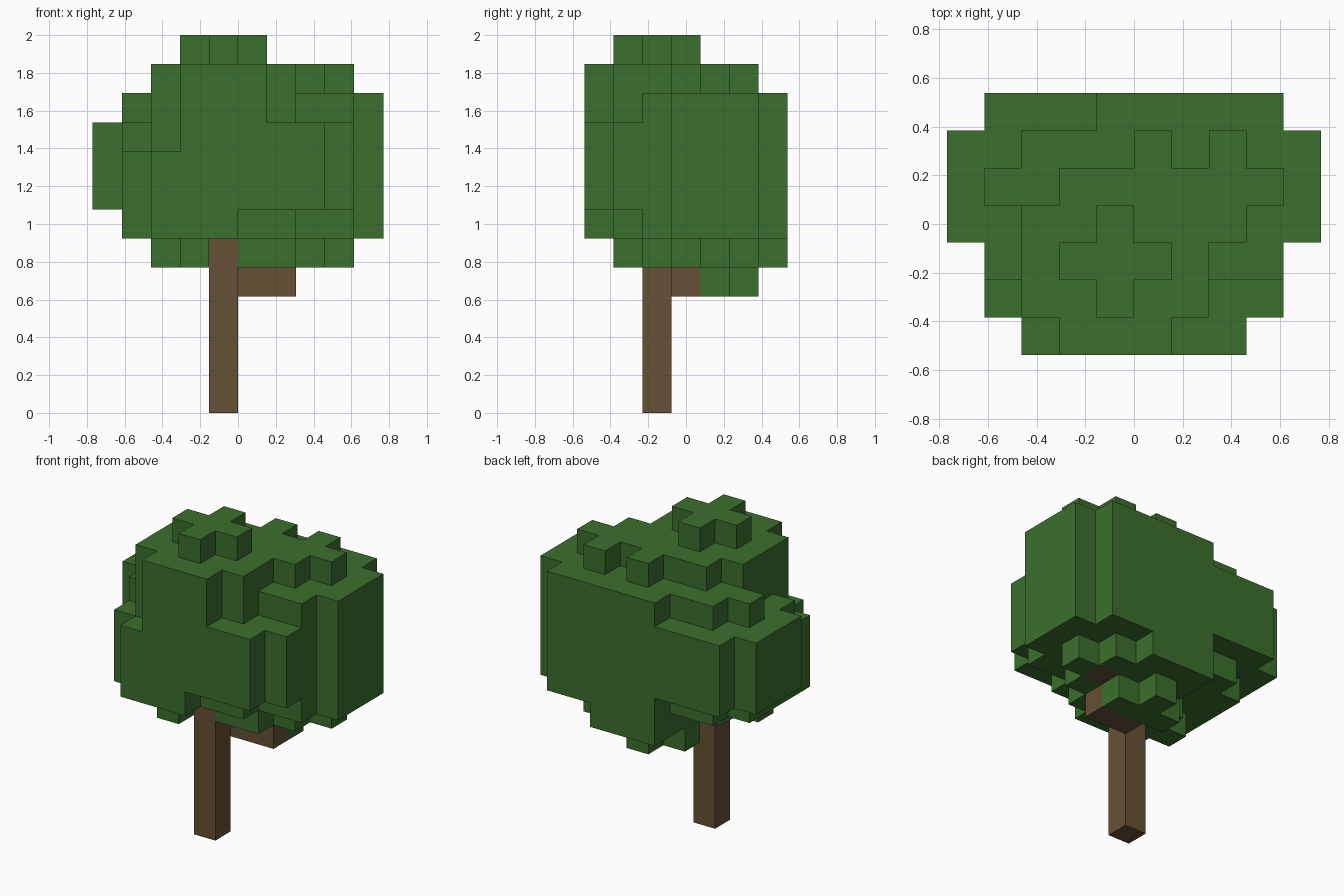
import bpy
import bmesh
from mathutils import Vector

cube = bpy.data.objects.get("Cube")
if cube:
    bpy.data.objects.remove(cube, do_unlink=True)

UNIT = 2 / 13                       # edge of one block
ORIGIN = Vector((-5, -3.5, 0))      # grid corner, in blocks


def material(name, rgb):
    mat = bpy.data.materials.new(name)
    mat.use_nodes = True
    color = (*rgb, 1)
    mat.diffuse_color = color
    bsdf = mat.node_tree.nodes["Principled BSDF"]
    bsdf.inputs["Base Color"].default_value = color
    bsdf.inputs["Roughness"].default_value = 0.9
    return mat


def box(xs, ys, zs):
    """Blocks in a box, given inclusive ranges along each axis."""
    span = lambda r: range(r[0], r[1] + 1)
    return {(x, y, z) for x in span(xs) for y in span(ys) for z in span(zs)}


def layer(z, first_row, rows):
    """One slab of blocks, as an inclusive x range for each row of y."""
    cells = set()
    for y, xs in enumerate(rows, first_row):
        cells |= box(xs, (y, y), (z, z))
    return cells


def build(name, cells, solid, mat):
    """Mesh the outer skin of the blocks and merge flat areas."""
    bm = bmesh.new()
    for cell in cells:
        for axis in range(3):
            for sign in (-1, 1):
                normal = Vector((0, 0, 0))
                normal[axis] = sign
                beside = tuple(int(c + n) for c, n in zip(cell, normal))
                if beside in solid:
                    continue
                u = Vector((0, 0, 0))
                u[(axis + 1) % 3] = 0.5
                v = normal.cross(u)
                mid = Vector(cell) + Vector((0.5, 0.5, 0.5)) + normal / 2 + ORIGIN
                corners = (mid - u - v, mid + u - v, mid + u + v, mid - u + v)
                bm.faces.new([bm.verts.new(p * UNIT) for p in corners])
    bmesh.ops.remove_doubles(bm, verts=bm.verts[:], dist=UNIT / 100)
    bmesh.ops.dissolve_limit(bm, angle_limit=0.01, verts=bm.verts[:], edges=bm.edges[:])
    bmesh.ops.triangulate(bm, faces=[f for f in bm.faces if len(f.verts) > 4])
    mesh = bpy.data.meshes.new(name)
    bm.to_mesh(mesh)
    bm.free()
    mesh.materials.append(mat)
    obj = bpy.data.objects.new(name, mesh)
    bpy.context.collection.objects.link(obj)
    return obj


# Trunk and the side branch that climbs into the leaves
trunk = box((4, 4), (2, 2), (0, 5))
branch = box((5, 6), (3, 3), (4, 4)) | {(7, 4, 5)}

# Crown, from the hanging clump up to the tip
crown = layer(4, 4, [(4, 6), (5, 5)])
crown |= layer(5, 1, [(3, 3), (2, 6), (3, 7), (4, 8), (4, 7), (4, 6)])
crown |= layer(6, 0, [(2, 4), (1, 6), (1, 8), (1, 9), (1, 9), (2, 9), (4, 8)])
body = [(2, 7), (1, 8), (1, 8), (0, 9), (0, 9), (0, 9), (1, 8)]
for z in (7, 8, 9):
    crown |= layer(z, 0, body)
crown -= {(2, 0, 9), (1, 1, 9)}
crown |= layer(10, 0, [(3, 5), (2, 6), (2, 8), (2, 9), (1, 9), (2, 9), (4, 8)])
crown |= layer(11, 0, [(3, 5), (2, 6), (2, 6), (2, 7), (3, 8)])
crown |= {(5, 5, 11), (7, 5, 11)}
crown |= layer(12, 1, [(4, 4), (3, 5), (4, 4)])
crown -= trunk | branch

bark = material("bark_brown", (0.130, 0.082, 0.036))
leaf = material("leaf_green", (0.044, 0.162, 0.026))
solid = trunk | branch | crown
build("trunk", trunk, solid, bark)
build("branch", branch, solid, bark)
build("leaf_crown", crown, solid, leaf)
